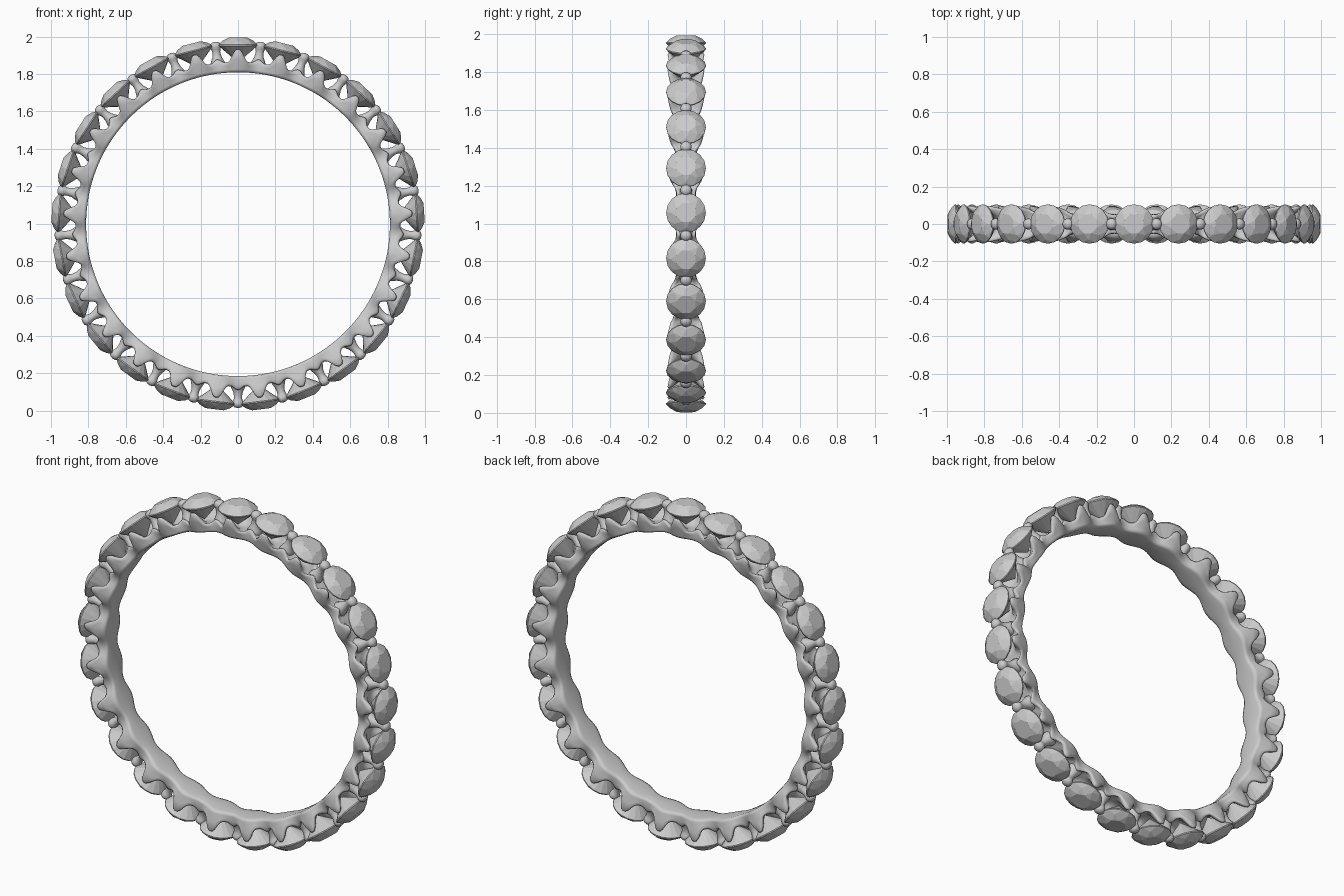
import bpy, bmesh, math
from mathutils import Matrix, Vector

if "Cube" in bpy.data.objects:
    bpy.data.objects.remove(bpy.data.objects["Cube"])

N = 25                      # stones around the ring
CZ = 0.997                  # ring centre height
STEP = 2 * math.pi / N


def make_object(name, bm, smooth):
    bmesh.ops.recalc_face_normals(bm, faces=bm.faces)
    me = bpy.data.meshes.new(name)
    bm.to_mesh(me)
    bm.free()
    for p in me.polygons:
        p.use_smooth = smooth
    ob = bpy.data.objects.new(name, me)
    bpy.context.collection.objects.link(ob)
    return ob


def place(ob, angle):
    # local +z points radially outward, local y stays along the ring axis
    ob.matrix_world = Matrix.Translation((0, 0, CZ)) @ Matrix.Rotation(angle, 4, 'Y')


def repeat(first, name, offset):
    place(first, offset)
    for i in range(1, N):
        ob = bpy.data.objects.new(f"{name}_{i + 1}", first.data)
        bpy.context.collection.objects.link(ob)
        place(ob, offset + i * STEP)


def smoothstep(a, b, x):
    t = max(0, min(1, (x - a) / (b - a)))
    return t * t * (3 - 2 * t)


def bridge(bm, a, b):
    n = len(a)
    for i in range(n):
        bm.faces.new((a[i], a[(i + 1) % n], b[(i + 1) % n], b[i]))


# Scalloped band: section swept round, rising to a cup wall beside each stone
def section(u):
    d = abs(u)                                    # 0 at stone, 0.5 at prong
    bulge = 0.5 + 0.5 * math.cos(2 * math.pi * d)
    wi = 0.052 + 0.026 * bulge
    wo = 0.050 + 0.047 * bulge
    post = smoothstep(0.33, 0.5, d)
    edge = 0.868 + 0.066 * (1 - smoothstep(0.03, 0.25, d)) + 0.02 * post
    floor = 0.858 + 0.035 * post
    half = [(wi * 0.7, 0.812), (wi * 0.95, 0.817), (wi, 0.828),
            ((wi + wo) / 2, (0.828 + edge) / 2), (wo, edge - 0.010),
            (wo - 0.007, edge), (wo - 0.020, edge - 0.008),
            (wo * 0.5, (floor + edge) / 2 - 0.006), (wo * 0.25, floor)]
    return [(0, 0.812)] + half + [(0, floor)] + [(-y, r) for y, r in reversed(half)]


bm = bmesh.new()
SUB = 20
rings = []
for i in range(N * SUB):
    u = (i % SUB) / SUB
    u = u - 1 if u > 0.5 else u
    a = i / SUB * STEP
    rings.append([bm.verts.new((r * math.sin(a), y, CZ + r * math.cos(a)))
                  for y, r in section(u)])
for i in range(len(rings)):
    bridge(bm, rings[i], rings[(i + 1) % len(rings)])
make_object("band", bm, True)

# Shared prongs: flared post with a rounded bead between neighbouring stones
bm = bmesh.new()
profile = [(0.046, 0.845), (0.036, 0.875), (0.025, 0.900), (0.021, 0.925),
           (0.024, 0.940), (0.029, 0.952), (0.030, 0.961), (0.026, 0.972),
           (0.016, 0.980)]
SIDES = 16
loops = [[bm.verts.new((r * math.cos(2 * math.pi * k / SIDES),
                        r * math.sin(2 * math.pi * k / SIDES), h))
          for k in range(SIDES)] for r, h in profile]
for a, b in zip(loops, loops[1:]):
    bridge(bm, a, b)
tip = bm.verts.new((0, 0, 0.983))
for k in range(SIDES):
    bm.faces.new((loops[-1][k], loops[-1][(k + 1) % SIDES], tip))
bm.faces.new(loops[0])
repeat(make_object("prong", bm, True), "prong", STEP / 2)

# Round brilliant stones: faceted convex hull of table, crown, girdle and pavilion
bm = bmesh.new()
for r, h, n, turn in [(0.054, 0.997, 8, 0.5), (0.084, 0.980, 8, 0),
                      (0.105, 0.960, 16, 0), (0.105, 0.954, 16, 0),
                      (0.050, 0.908, 8, 0.5), (0.004, 0.868, 8, 0)]:
    for k in range(n):
        t = 2 * math.pi * (k + turn) / n
        bm.verts.new(Vector((r * math.cos(t), r * math.sin(t), h)))
bmesh.ops.convex_hull(bm, input=bm.verts)
bmesh.ops.dissolve_limit(bm, angle_limit=0.01, verts=bm.verts, edges=bm.edges)
repeat(make_object("stone", bm, False), "stone", 0)
